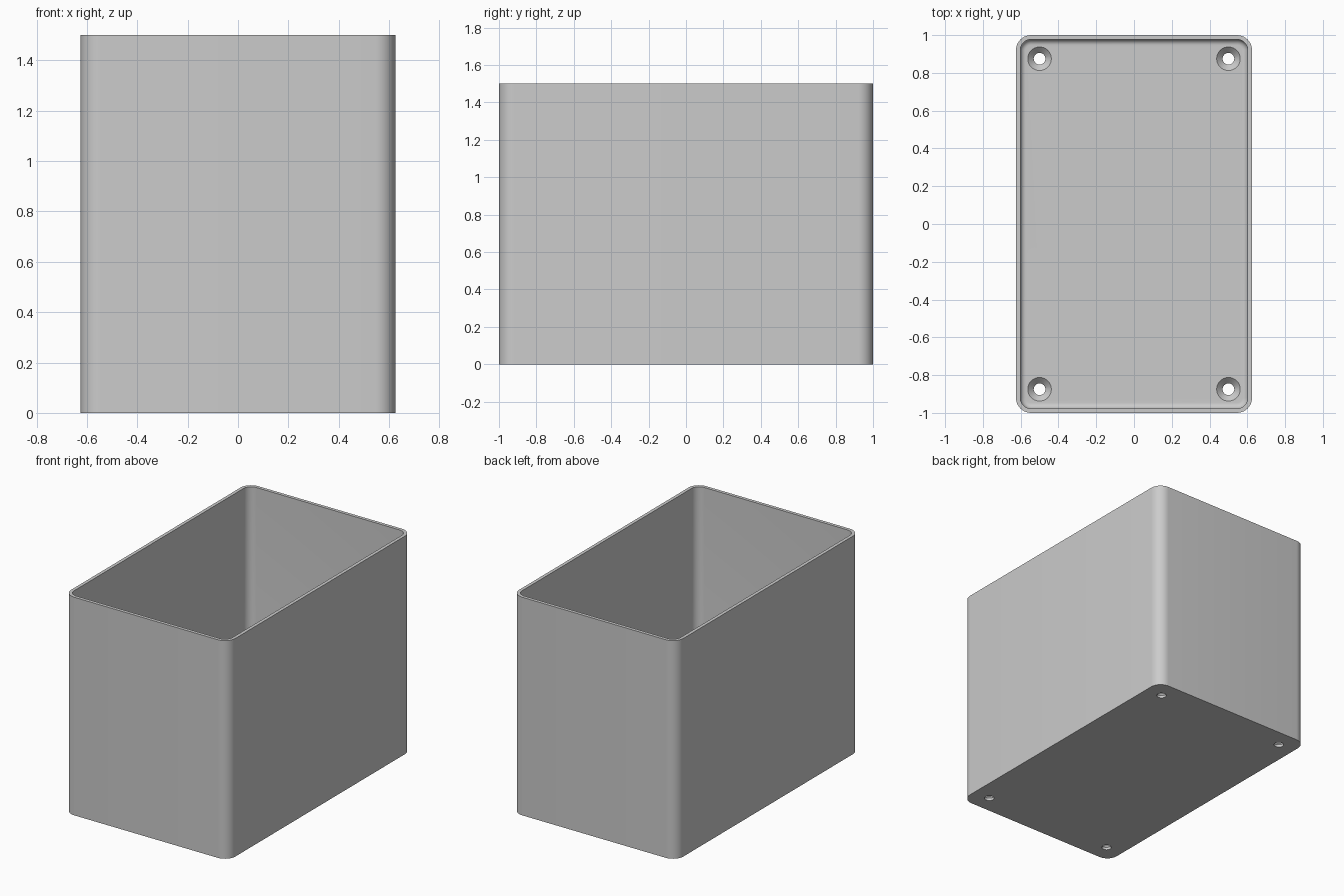
import bpy, bmesh, math

if "Cube" in bpy.data.objects:
    bpy.data.objects.remove(bpy.data.objects["Cube"])

W, D, H = 1.25, 2.0, 1.5          # outer size
WALL, FLOOR = 0.023, 0.05         # wall and floor thickness
R_OUT, FILLET = 0.08, 0.03        # corner radius, inner floor fillet
SEG = 10

grey = bpy.data.materials.new("light_grey")
grey.diffuse_color = (0.6, 0.6, 0.6, 1)
grey.use_nodes = True
grey.node_tree.nodes["Principled BSDF"].inputs["Base Color"].default_value = grey.diffuse_color


def rounded_ring(bm, inset, z):
    """Rounded rectangle of vertices, inset from the outer wall."""
    r = R_OUT - inset
    cx, cy = W / 2 - R_OUT, D / 2 - R_OUT
    ring = []
    for k, (sx, sy) in enumerate([(1, 1), (-1, 1), (-1, -1), (1, -1)]):
        for i in range(SEG + 1):
            a = math.pi / 2 * (k + i / SEG)
            ring.append(bm.verts.new((sx * cx + r * math.cos(a), sy * cy + r * math.sin(a), z)))
    return ring


def loft(bm, rings):
    """Skin consecutive rings and cap both ends."""
    for a, b in zip(rings, rings[1:]):
        n = len(a)
        for i in range(n):
            j = (i + 1) % n
            bm.faces.new((a[i], a[j], b[j], b[i]))
    bm.faces.new(rings[0][::-1])
    bm.faces.new(rings[-1])


def make_object(name, bm):
    bmesh.ops.recalc_face_normals(bm, faces=bm.faces)
    me = bpy.data.meshes.new(name)
    bm.to_mesh(me)
    bm.free()
    me.materials.append(grey)
    ob = bpy.data.objects.new(name, me)
    bpy.context.collection.objects.link(ob)
    return ob


# Open box: outer wall, rim, inner wall, floor fillet
bm = bmesh.new()
profile = [(0, 0), (0, H), (WALL, H)]
for i in range(9):
    a = math.pi / 2 * i / 8
    profile.append((WALL + FILLET * (1 - math.cos(a)), FLOOR + FILLET * (1 - math.sin(a))))
loft(bm, [rounded_ring(bm, inset, z) for inset, z in profile])
box = make_object("open_box", bm)

# Countersunk screw holes in the four floor corners
bm = bmesh.new()
for x in (-0.5, 0.5):
    for y in (-0.875, 0.875):
        rings = []
        for r, z in [(0.031, -0.05), (0.031, 0.018), (0.0625, FLOOR), (0.0625, FLOOR + 0.05)]:
            rings.append([bm.verts.new((x + r * math.cos(t * math.tau / 32),
                                        y + r * math.sin(t * math.tau / 32), z)) for t in range(32)])
        loft(bm, rings)
cutter = make_object("screw_hole_cutter", bm)
cutter.hide_render = True

mod = box.modifiers.new("screw_holes", 'BOOLEAN')
mod.operation = 'DIFFERENCE'
mod.solver = 'EXACT'
mod.object = cutter
bpy.context.view_layer.objects.active = box
box.select_set(True)
bpy.ops.object.modifier_apply(modifier=mod.name)
bpy.data.objects.remove(cutter)

bpy.ops.object.shade_smooth_by_angle(angle=math.radians(30))
